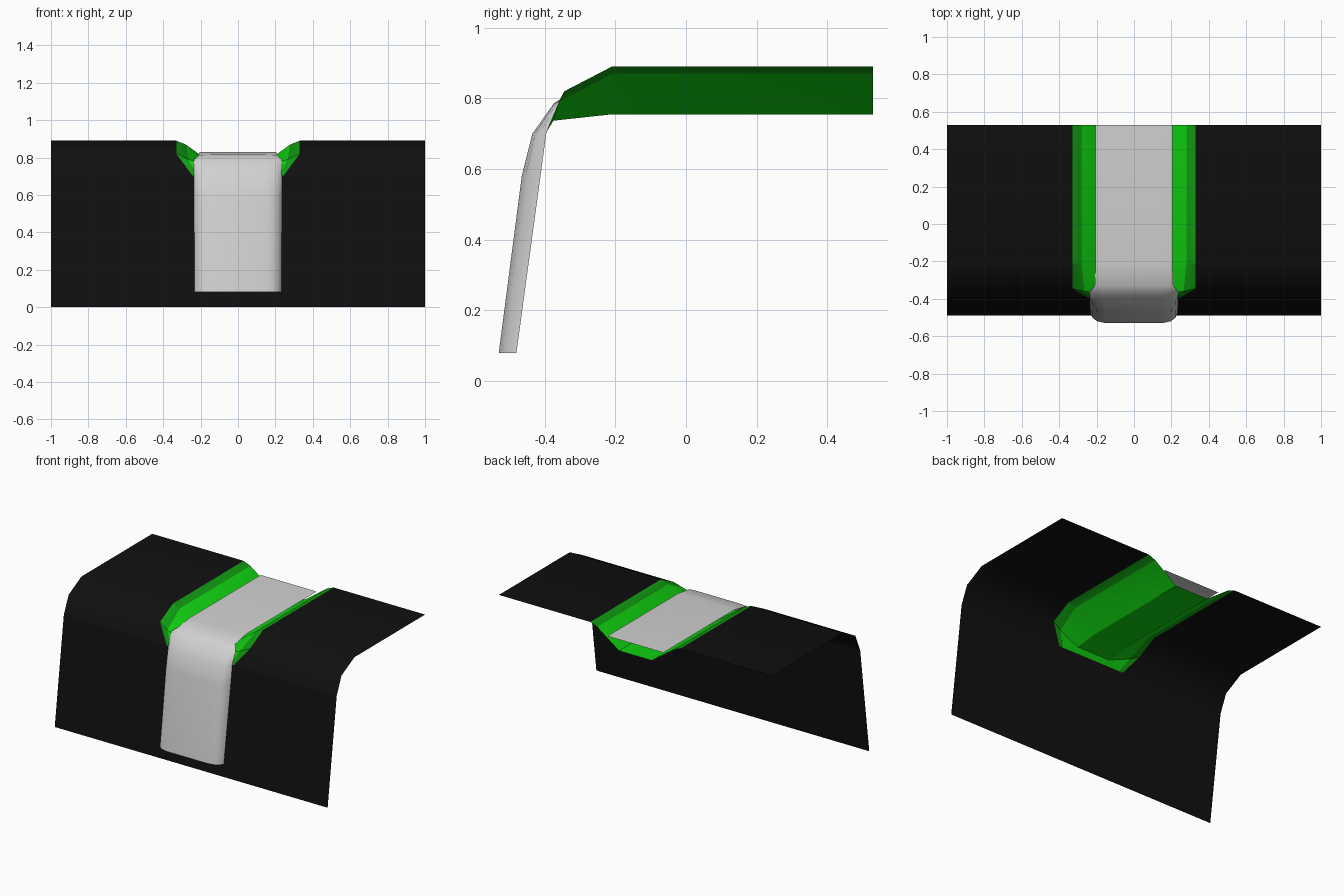
import bpy
import math

cube = bpy.data.objects.get("Cube")
if cube:
    bpy.data.objects.remove(cube, do_unlink=True)


def material(name, color):
    m = bpy.data.materials.new(name)
    m.use_nodes = True
    m.diffuse_color = (*color, 1)
    m.node_tree.nodes["Principled BSDF"].inputs["Base Color"].default_value = (*color, 1)
    return m


black = material("black rock", (0.005, 0.005, 0.005))
bright = material("bright green", (0.005, 0.64, 0.005))
dark = material("dark green", (0.005, 0.32, 0.005))
grey = material("pale water", (0.64, 0.64, 0.64))


def loft(name, rows, mats, rule=None, angle=45):
    """Skin a grid of equally long rows, facing up and forward."""
    n = len(rows[0])
    verts = [p for row in rows for p in row]
    faces = [(r * n + c, (r + 1) * n + c, (r + 1) * n + c + 1, r * n + c + 1)
             for r in range(len(rows) - 1) for c in range(n - 1)]
    mesh = bpy.data.meshes.new(name)
    mesh.from_pydata(verts, [], faces)
    for m in mats:
        mesh.materials.append(m)
    if rule:
        for i, face in enumerate(mesh.polygons):
            face.material_index = rule(i % (n - 1))
    obj = bpy.data.objects.new(name, mesh)
    bpy.context.collection.objects.link(obj)
    bpy.ops.object.select_all(action='DESELECT')
    obj.select_set(True)
    bpy.context.view_layer.objects.active = obj
    bpy.ops.object.shade_smooth_by_angle(angle=math.radians(angle))
    return obj


def mirrored(half):
    """Complete a cross-section given from its +x edge inward."""
    return [(-x, y, z) for x, y, z in half] + [(x, y, z) for x, y, z in reversed(half)]


# Ground banks: flat top rolling over the brink, notched for the channel
bank = [(0.33, 0.53, 0.89), (0.33, -0.21, 0.89), (0.33, -0.345, 0.82), (0.245, -0.395, 0.705)]
loft("left_bank", [[p, (1, p[1], p[2])] for p in bank], [black])
loft("right_bank", [[(-1, p[1], p[2]), (-p[0], p[1], p[2])] for p in bank], [black])

# Cliff face below the brink
loft("cliff_face", [[(x, y, z) for x in (-1, -0.245, 0.245, 1)]
                    for y, z in ((-0.395, 0.705), (-0.49, 0))], [black])

# Grassy channel: dark rim, bright slope, bright bed
channel = [
    [(0.33, 0.53, 0.89), (0.28, 0.53, 0.87), (0.12, 0.53, 0.755)],
    [(0.33, -0.21, 0.89), (0.28, -0.21, 0.87), (0.12, -0.21, 0.755)],
    [(0.33, -0.345, 0.82), (0.265, -0.36, 0.79), (0.12, -0.375, 0.737)],
    [(0.245, -0.395, 0.705), (0.22, -0.395, 0.705), (0.12, -0.395, 0.705)],
]
loft("grass_channel", [mirrored(r) for r in channel], [dark, bright],
     lambda c: 0 if c in (0, 4) else 1, 25)

# Water: flat stream that becomes a rounded fall (middle y, z, edge y, z, half width)
flow = [
    (0.53, 0.83, 0.53, 0.83, 0.205),
    (-0.21, 0.83, -0.21, 0.83, 0.205),
    (-0.33, 0.815, -0.33, 0.81, 0.21),
    (-0.375, 0.785, -0.36, 0.79, 0.235),
    (-0.435, 0.70, -0.396, 0.70, 0.235),
    (-0.465, 0.58, -0.412, 0.58, 0.235),
    (-0.53, 0.08, -0.48, 0.08, 0.232),
]
water = []
for my, mz, ey, ez, w in flow:
    half = [(w * s, ey + (my - ey) * t, ez + (mz - ez) * t)
            for s, t in ((1, 0), (0.95, 0.45), (0.85, 0.8), (0.65, 1))]
    water.append(mirrored(half))
loft("waterfall", water, [grey], None, 60)
